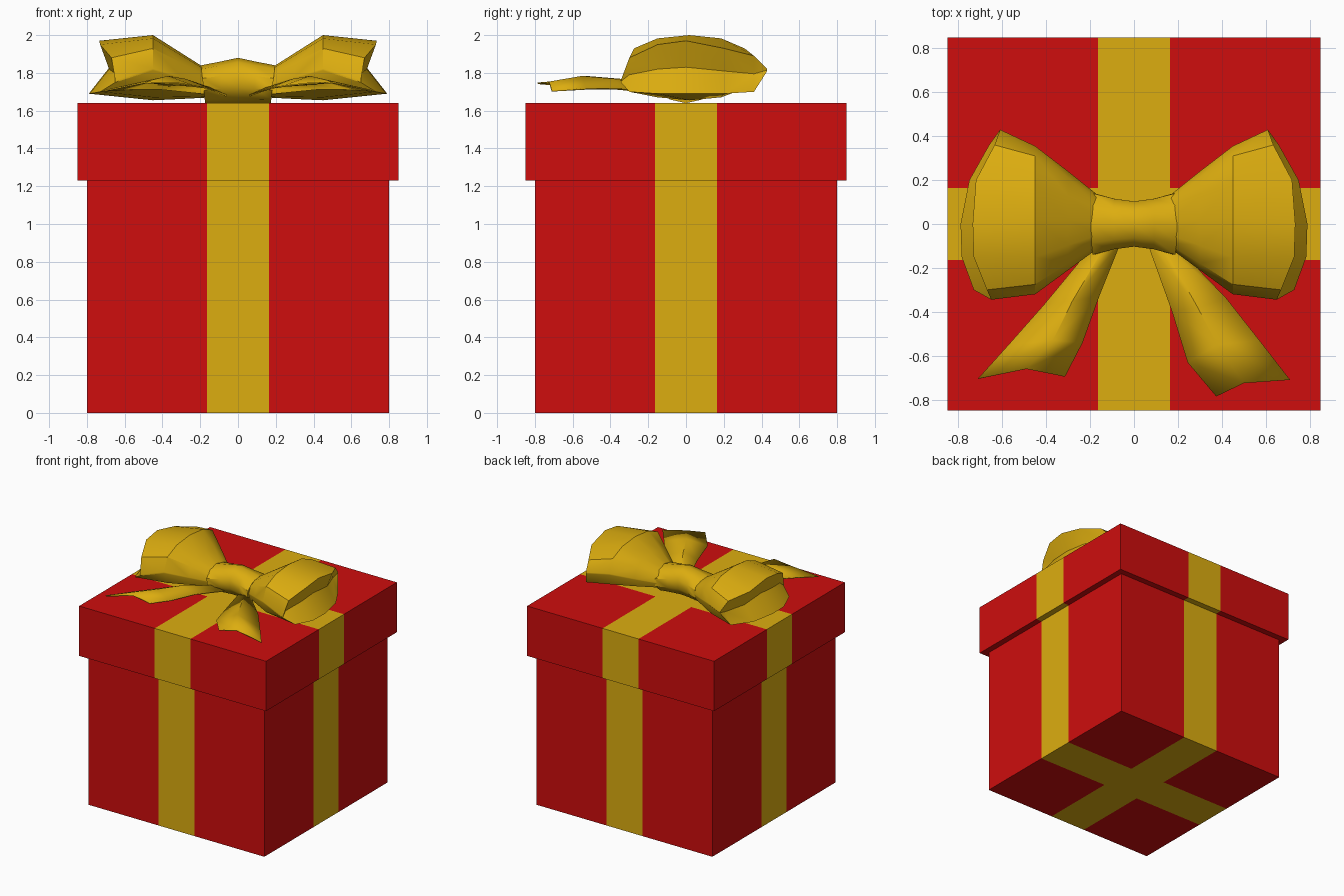
import bpy, bmesh, math

if "Cube" in bpy.data.objects:
    bpy.data.objects.remove(bpy.data.objects["Cube"])


def material(name, rgb):
    m = bpy.data.materials.new(name)
    m.diffuse_color = (*rgb, 1)
    m.use_nodes = True
    m.node_tree.nodes["Principled BSDF"].inputs["Base Color"].default_value = m.diffuse_color
    return m


RED = material("red paper", (0.62, 0.004, 0.004))
GOLD = material("gold ribbon", (0.72, 0.42, 0.005))
RIBBON = 0.163      # half width of the painted ribbon


def finish(bm, name, mats, smooth=None):
    bmesh.ops.recalc_face_normals(bm, faces=bm.faces)
    me = bpy.data.meshes.new(name)
    bm.to_mesh(me)
    bm.free()
    ob = bpy.data.objects.new(name, me)
    bpy.context.collection.objects.link(ob)
    for m in mats:
        me.materials.append(m)
    if smooth:
        bpy.ops.object.select_all(action='DESELECT')
        ob.select_set(True)
        bpy.context.view_layer.objects.active = ob
        bpy.ops.object.shade_smooth_by_angle(angle=math.radians(smooth))
    return ob


def ribboned_box(name, half, z0, z1):
    bm = bmesh.new()
    bmesh.ops.create_cube(bm, size=2)
    for v in bm.verts:
        v.co = (v.co.x * half, v.co.y * half, z1 if v.co.z > 0 else z0)
    for axis in ((1, 0, 0), (0, 1, 0)):
        for s in (-1, 1):
            bmesh.ops.bisect_plane(bm, geom=bm.verts[:] + bm.edges[:] + bm.faces[:],
                                   plane_co=[a * s * RIBBON for a in axis], plane_no=axis)
    # faces within either ribbon band are gold
    for f in bm.faces:
        c = f.calc_center_median()
        f.material_index = int(min(abs(c.x), abs(c.y)) < RIBBON)
    return finish(bm, name, [RED, GOLD])


def loft(bm, rings, closed=True):
    rows = [[bm.verts.new(p) for p in r] for r in rings]
    for a, b in zip(rows, rows[1:]):
        n = len(a)
        for i in range(n if closed else n - 1):
            j = (i + 1) % n
            bm.faces.new((a[i], a[j], b[j], b[i]))
    return rows


# Box and lid
ribboned_box("box_body", 0.80, 0.0, 1.23)
ribboned_box("box_lid", 0.85, 1.23, 1.64)

# Bow loops: outer rim stations are (y, top x, top z, bottom x, bottom z)
RIM = [(-.345, .65, 1.76, .65, 1.75), (-.30, .67, 1.88, .73, 1.70),
       (-.15, .73, 1.95, .785, 1.69), (0, .735, 1.97, .79, 1.69),
       (.20, .72, 1.93, .75, 1.69), (.36, .635, 1.89, .66, 1.70),
       (.43, .61, 1.82, .61, 1.81)]


def bow_loop(name, s):
    rim = [(s * xt, y, zt) for y, xt, zt, xb, zb in RIM]
    rim += [(s * xb, y, zb) for y, xt, zt, xb, zb in reversed(RIM)]

    def ring(x, y0, y1, z0, z1):
        mid, top, low = (z0 + z1) / 2 - .01, [], []
        for i in range(7):
            t = i / 6
            h = math.sin(math.pi * t) ** 0.7 if 0 < i < 6 else 0.03
            y = y0 + (y1 - y0) * (0.5 - 0.5 * math.cos(math.pi * t))
            top.append((s * x, y, mid + (z1 - mid) * h))
            low.append((s * x, y, mid - (mid - z0) * h))
        return top + low[::-1]

    bm = bmesh.new()
    rows = loft(bm, [ring(.15, -.10, .12, 1.67, 1.81),
                     ring(.30, -.21, .24, 1.662, 1.905),
                     ring(.45, -.32, .355, 1.655, 2.0), rim])
    # end folded inwards along a horizontal groove
    end = rows[-1]
    groove = [bm.verts.new((s * (min(xt, xb) - .055 * math.sin(math.pi * i / 6)), y,
                            (zt + zb) / 2))
              for i, (y, xt, zt, xb, zb) in enumerate(RIM)]
    for i in range(6):
        bm.faces.new((end[i], end[i + 1], groove[i + 1], groove[i]))
        bm.faces.new((end[13 - i], end[12 - i], groove[i + 1], groove[i]))
    bm.faces.new((end[0], groove[0], end[13]))
    bm.faces.new((end[6], groove[6], end[7]))
    bm.faces.new(rows[0])
    finish(bm, name, [GOLD], 35)


bow_loop("bow_loop_right", 1)
bow_loop("bow_loop_left", -1)

# Knot: a pinched band, ten-sided
bm = bmesh.new()
rings = []
for x, hy, zt in ((-.185, .14, 1.84), (-.09, .115, 1.86), (0, .103, 1.88),
                  (.09, .115, 1.86), (.185, .14, 1.84)):
    ring = []
    for i in range(10):
        a = 2 * math.pi * (i + .5) / 10
        c, d = math.cos(a), math.sin(a)
        bulge = 1 + .06 * abs(x) / .185 * d
        ring.append((x * bulge, hy * c / math.cos(math.pi / 10),
                     (zt + 1.64) / 2 + (zt - 1.64) / 2 * d))
    rings.append(ring)
rows = loft(bm, rings)
bm.faces.new(rows[0])
bm.faces.new(rows[-1])
finish(bm, "bow_knot", [GOLD], 40)


# Ribbon tails: rows of inner edge, raised middle, outer edge
def tail(name, s, rows):
    bm = bmesh.new()
    loft(bm, [[(s * x, y, z) for x, y, z in r] for r in rows], closed=False)
    ob = finish(bm, name, [GOLD], 40)
    mod = ob.modifiers.new("thickness", 'SOLIDIFY')
    mod.thickness = 0.008
    mod.offset = 0


START = [(.06, -.08, 1.68), (.12, -.08, 1.71), (.17, -.08, 1.69)]
tail("bow_tail_right", 1, [
    START,
    [(.175, -.40, 1.72), (.29, -.38, 1.765), (.42, -.34, 1.715)],
    [(.245, -.63, 1.73), (.38, -.55, 1.78), (.57, -.53, 1.715)],
    [(.375, -.785, 1.745), (.50, -.725, 1.75), (.71, -.71, 1.705)]])
tail("bow_tail_left", -1, [
    START,
    [(.16, -.33, 1.72), (.28, -.35, 1.765), (.41, -.37, 1.715)],
    [(.235, -.54, 1.73), (.37, -.53, 1.78), (.57, -.55, 1.715)],
    [(.315, -.695, 1.745), (.49, -.66, 1.75), (.71, -.705, 1.705)]])
